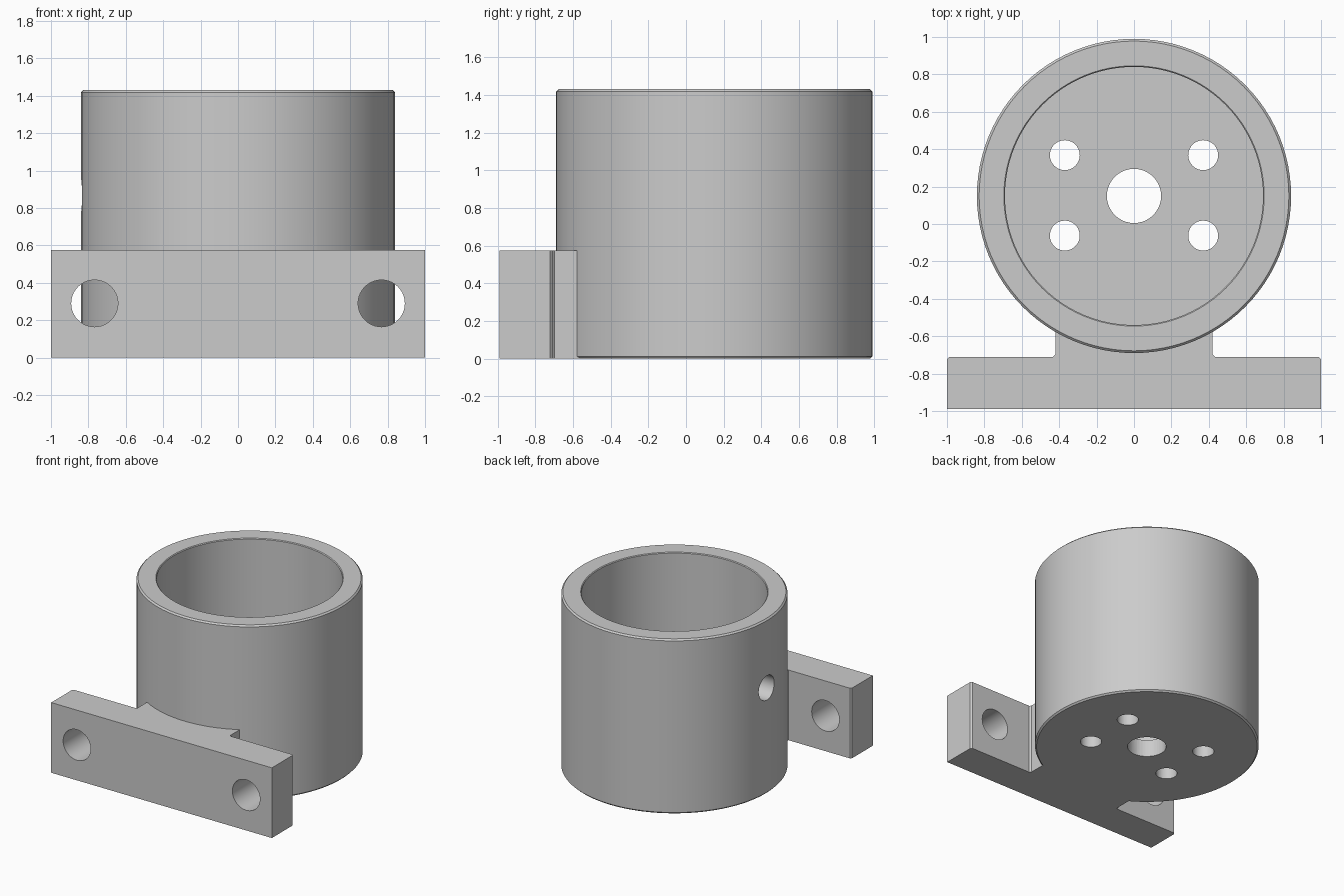
import bpy, bmesh, math
from mathutils import Matrix

if "Cube" in bpy.data.objects:
    bpy.data.objects.remove(bpy.data.objects["Cube"])

CY = 0.15          # cup axis in y
R_OUT, R_IN, H, FLOOR = 0.84, 0.69, 1.43, 0.14
C = 0.012          # small edge chamfer

grey = bpy.data.materials.new("plain grey")
grey.diffuse_color = (0.6, 0.6, 0.6, 1)
grey.use_nodes = True
grey.node_tree.nodes["Principled BSDF"].inputs["Base Color"].default_value = grey.diffuse_color


def finish(bm, name):
    bmesh.ops.recalc_face_normals(bm, faces=bm.faces)
    me = bpy.data.meshes.new(name)
    bm.to_mesh(me)
    bm.free()
    ob = bpy.data.objects.new(name, me)
    me.materials.append(grey)
    bpy.context.collection.objects.link(ob)
    return ob


def rod(name, centre, radius, length, axis="Z", sides=40):
    rot = {"Z": Matrix(), "Y": Matrix.Rotation(math.pi / 2, 4, "X"),
           "X": Matrix.Rotation(math.pi / 2, 4, "Y")}[axis]
    bm = bmesh.new()
    bmesh.ops.create_cone(bm, cap_ends=True, segments=sides, radius1=radius, radius2=radius,
                          depth=length, matrix=Matrix.Translation(centre) @ rot)
    return finish(bm, name)


def combine(ob, other, operation):
    mod = ob.modifiers.new("combine", "BOOLEAN")
    mod.object, mod.operation, mod.solver = other, operation, "EXACT"
    bpy.context.view_layer.objects.active = ob
    bpy.ops.object.modifier_apply(modifier=mod.name)
    bpy.data.objects.remove(other)


# Cup: revolved wall and floor profile
profile = [(0, 0), (R_OUT - C, 0), (R_OUT, C), (R_OUT, H - C), (R_OUT - C, H),
           (R_IN + C / 2, H), (R_IN, H - C / 2), (R_IN, FLOOR), (0, FLOOR)]
bm = bmesh.new()
vs = [bm.verts.new((r, CY, z)) for r, z in profile]
for v in vs:
    v.co.y = CY
edges = [bm.edges.new(p) for p in zip(vs, vs[1:])]
bmesh.ops.spin(bm, geom=vs + edges, cent=(0, CY, 0), axis=(0, 0, 1),
               angle=math.tau, steps=96, use_duplicate=False)
bmesh.ops.remove_doubles(bm, verts=bm.verts, dist=1e-4)
cup = finish(bm, "holder_cup")

# Mounting flange: T-shaped outline extruded up, neck ends inside the cup wall
half = [(1, -0.99), (1, -0.71 - C), (1 - C, -0.71), (0.42 + C, -0.71),
        (0.42, -0.71 + C), (0.42, -0.565)]
outline = half + [(-x, y) for x, y in reversed(half)]
bm = bmesh.new()
face = bm.faces.new([bm.verts.new((x, y, 0)) for x, y in outline])
up = bmesh.ops.extrude_face_region(bm, geom=[face])["geom"]
bmesh.ops.translate(bm, vec=(0, 0, 0.575),
                    verts=[g for g in up if isinstance(g, bmesh.types.BMVert)])
flange = finish(bm, "mounting_flange")

# Bolt holes through the flange
for s in (-1, 1):
    combine(flange, rod("bolt_cutter", (s * 0.767, -0.85, 0.29), 0.125, 0.6, "Y"), "DIFFERENCE")

combine(cup, flange, "UNION")

# Floor holes: shaft in the middle, four screws around it
combine(cup, rod("shaft_cutter", (0, CY, 0.1), 0.145, 0.6), "DIFFERENCE")
for sx in (-1, 1):
    for sy in (-1, 1):
        combine(cup, rod("screw_cutter", (sx * 0.37, CY + 0.003 + sy * 0.215, 0.1), 0.08, 0.6),
                "DIFFERENCE")

# Side hole through the left wall
combine(cup, rod("side_cutter", (-0.77, CY, 0.867), 0.1, 0.5, "X"), "DIFFERENCE")

# Smooth the curved walls, keep edges sharp
cup.name = "motor_holder"
bpy.ops.object.select_all(action="DESELECT")
cup.select_set(True)
bpy.context.view_layer.objects.active = cup
bpy.ops.object.shade_smooth_by_angle(angle=math.radians(30))
